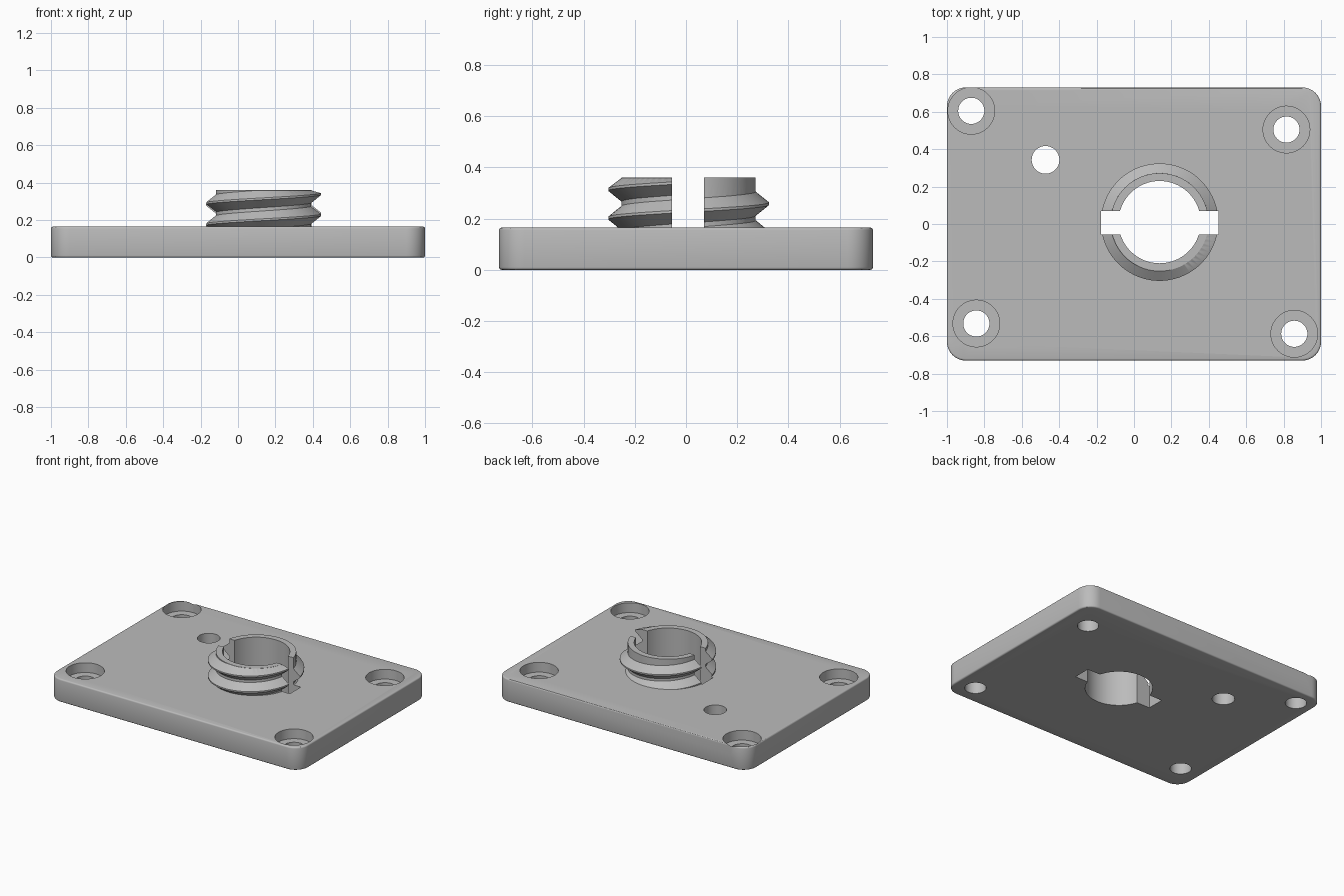
import bpy, bmesh, math
from mathutils import Vector

if "Cube" in bpy.data.objects:
    bpy.data.objects.remove(bpy.data.objects["Cube"], do_unlink=True)

PLATE_TOP, BOSS_TOP = 0.165, 0.36
BOSS = Vector((0.137, 0.01, 0))

grey = bpy.data.materials.new("grey")
grey.use_nodes = True
grey.diffuse_color = (0.5, 0.5, 0.5, 1)
grey.node_tree.nodes["Principled BSDF"].inputs["Base Color"].default_value = (0.5, 0.5, 0.5, 1)


def make(name, bm):
    bmesh.ops.recalc_face_normals(bm, faces=bm.faces)
    mesh = bpy.data.meshes.new(name)
    bm.to_mesh(mesh)
    bm.free()
    mesh.materials.append(grey)
    obj = bpy.data.objects.new(name, mesh)
    bpy.context.collection.objects.link(obj)
    return obj


def box(size, centre):
    bm = bmesh.new()
    bmesh.ops.create_cube(bm, size=1)
    bmesh.ops.scale(bm, vec=size, verts=bm.verts)
    bmesh.ops.translate(bm, vec=centre, verts=bm.verts)
    return bm


def cylinder(name, x, y, radius, low, high, sides=48):
    bm = bmesh.new()
    bmesh.ops.create_cone(bm, cap_ends=True, segments=sides, radius1=radius,
                          radius2=radius, depth=high - low)
    bmesh.ops.translate(bm, vec=(x, y, (low + high) / 2), verts=bm.verts)
    return make(name, bm)


def combine(target, tool, operation):
    """Apply a boolean and remove the tool."""
    tool.hide_render = True
    mod = target.modifiers.new("boolean", "BOOLEAN")
    mod.operation, mod.object, mod.solver = operation, tool, "EXACT"
    bpy.ops.object.select_all(action="DESELECT")
    bpy.context.view_layer.objects.active = target
    target.select_set(True)
    bpy.ops.object.modifier_apply(modifier=mod.name)
    bpy.data.objects.remove(tool, do_unlink=True)


def thread(name, pitch, turns, end_angle, end_z, steps=64):
    """Helical ridge with a blunt V section."""
    section = [(0.245, -0.047), (0.262, -0.047), (0.314, -0.005),
               (0.314, 0.005), (0.262, 0.047), (0.245, 0.047)]
    bm = bmesh.new()
    rings = []
    for i in range(int(turns * steps) + 1):
        back = turns - i / steps
        a = end_angle - back * math.tau
        z = end_z - back * pitch
        rings.append([bm.verts.new(BOSS + Vector((r * math.cos(a), r * math.sin(a),
                                   min(z + h, BOSS_TOP - 0.001)))) for r, h in section])
    n = len(section)
    for p, q in zip(rings, rings[1:]):
        for j in range(n):
            k = (j + 1) % n
            bm.faces.new((p[j], p[k], q[k], q[j]))
    bm.faces.new(rings[0])
    bm.faces.new(rings[-1][::-1])
    return make(name, bm)


# Plate with rounded corners and softened rims
bm = box((2, 1.46, PLATE_TOP), (0, 0, PLATE_TOP / 2))
upright = [e for e in bm.edges if abs(e.verts[0].co.z - e.verts[1].co.z) > 0.1]
bmesh.ops.bevel(bm, geom=upright, offset=0.1, segments=10, profile=0.5, affect="EDGES")
rims = [e for e in bm.edges if abs(e.verts[0].co.z - e.verts[1].co.z) < 0.01]
bmesh.ops.bevel(bm, geom=rims, offset=0.01, segments=3, profile=0.5, affect="EDGES")
plate = make("mounting_plate", bm)

# Threaded boss
combine(plate, cylinder("boss", BOSS.x, BOSS.y, 0.262, 0.06, BOSS_TOP, 64), "UNION")
combine(plate, thread("boss_thread", 0.112, 2.25, 0.05, 0.343), "UNION")

# Bore and cross slot
combine(plate, cylinder("bore", BOSS.x, BOSS.y, 0.22, -0.1, 0.5, 64), "DIFFERENCE")
combine(plate, make("slot", box((0.628, 0.125, 0.7), BOSS + Vector((0, -0.003, 0.2)))),
        "DIFFERENCE")

# Counterbored screw holes
for x, y in [(-0.87, 0.605), (0.815, 0.505), (-0.843, -0.532), (0.857, -0.587)]:
    combine(plate, cylinder("screw_hole", x, y, 0.07, -0.1, 0.3), "DIFFERENCE")
    combine(plate, cylinder("counterbore", x, y, 0.125, PLATE_TOP - 0.07, 0.3), "DIFFERENCE")

# Plain hole
combine(plate, cylinder("plain_hole", -0.473, 0.343, 0.074, -0.1, 0.3), "DIFFERENCE")

bpy.ops.object.shade_smooth_by_angle(angle=math.radians(30))
